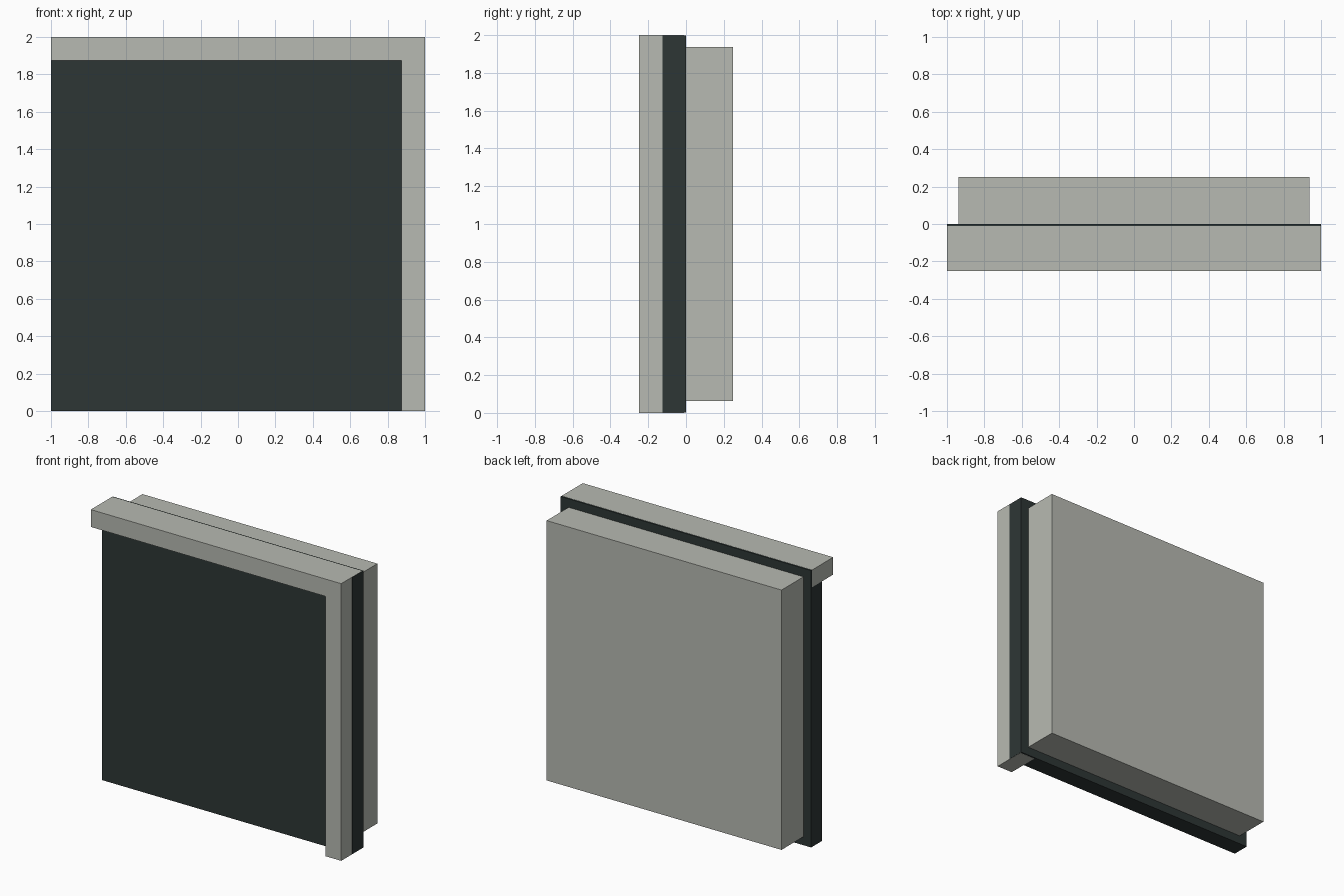
import bpy
import bmesh

cube = bpy.data.objects.get("Cube")
if cube:
    bpy.data.objects.remove(cube, do_unlink=True)


def make_material(name, rgb):
    mat = bpy.data.materials.new(name)
    mat.use_nodes = True
    colour = (*rgb, 1.0)
    mat.diffuse_color = colour
    bsdf = next(n for n in mat.node_tree.nodes if n.type == 'BSDF_PRINCIPLED')
    bsdf.inputs["Base Color"].default_value = colour
    return mat


def make_prism(name, outline, y_front, y_back, mat):
    """Extrude an (x, z) outline from y_front to y_back."""
    bm = bmesh.new()
    face = bm.faces.new([bm.verts.new((x, y_front, z)) for x, z in outline])
    extruded = bmesh.ops.extrude_face_region(bm, geom=[face])["geom"]
    for v in extruded:
        if isinstance(v, bmesh.types.BMVert):
            v.co.y = y_back
    bmesh.ops.recalc_face_normals(bm, faces=bm.faces)
    mesh = bpy.data.meshes.new(name)
    bm.to_mesh(mesh)
    bm.free()
    mesh.materials.append(mat)
    obj = bpy.data.objects.new(name, mesh)
    bpy.context.collection.objects.link(obj)
    return obj


def rectangle(left, right, low, high):
    return [(left, low), (right, low), (right, high), (left, high)]


grey = make_material("pale grey", (0.475, 0.491, 0.445))
dark = make_material("dark slate", (0.027, 0.037, 0.036))

GAP = 0.001      # keeps touching faces from flickering
BAR = 0.125      # width of the trim bars
INSET = 0.0625   # border around the rear block

# Rear block
make_prism("rear_block", rectangle(-1 + INSET, 1 - INSET, INSET, 2 - INSET),
           0, 0.25, grey)

# Dark panel in the middle
make_prism("middle_panel", rectangle(-1 + GAP, 1, GAP, 2 - GAP),
           -0.125, 0, dark)

# L-shaped trim along the top and one side, wrapping over the panel
side = 1 - GAP
trim = [(-1, 2), (-1, 2 - BAR), (1 - BAR, 2 - BAR),
        (1 - BAR, 0), (side, 0), (side, 2)]
make_prism("corner_trim", trim, -0.25, -0.01, grey)
